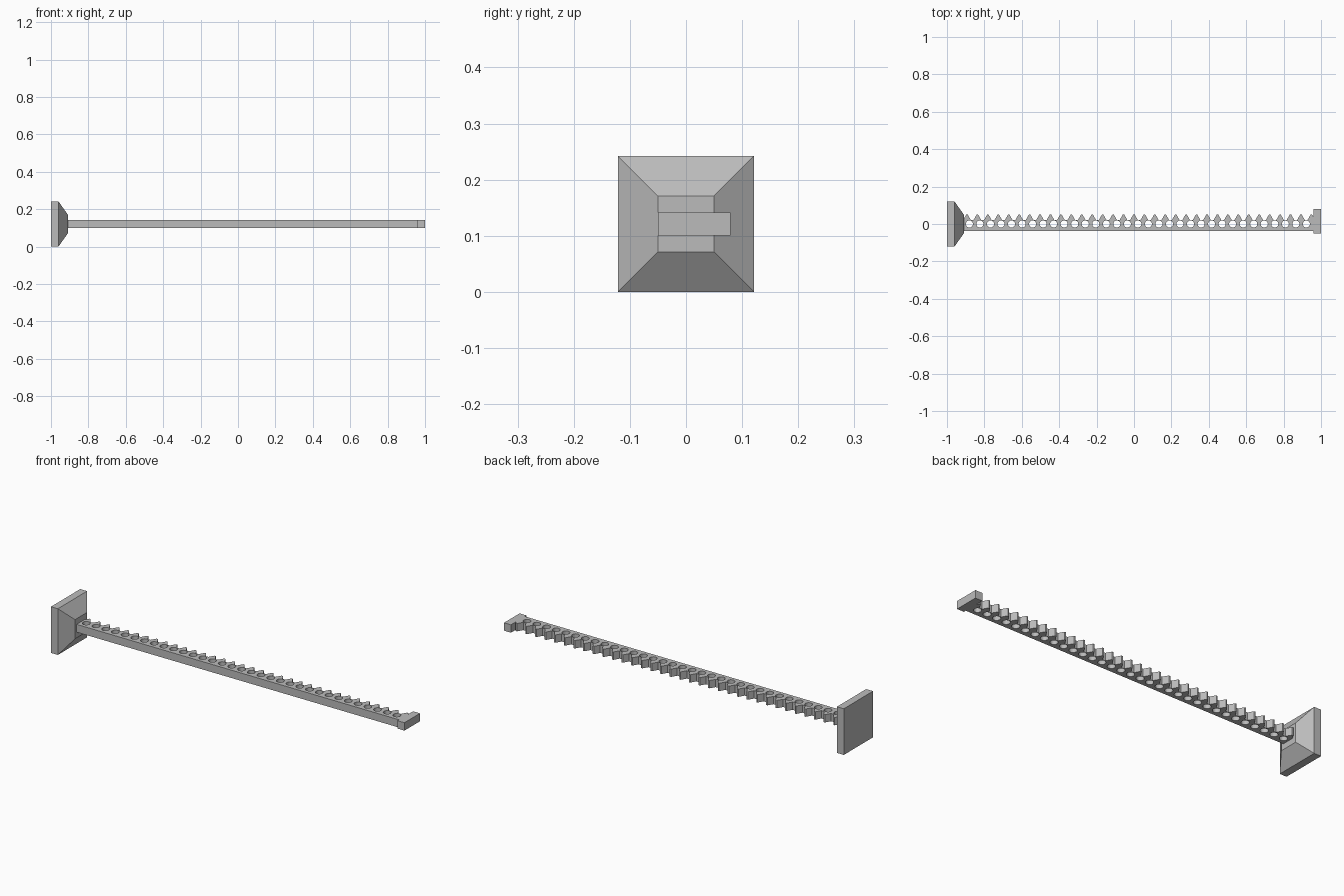
import bpy, bmesh, math
from mathutils import Vector

cube = bpy.data.objects.get("Cube")
if cube:
    bpy.data.objects.remove(cube, do_unlink=True)

gray = bpy.data.materials.new("plain_gray")
gray.use_nodes = True
gray.diffuse_color = (0.5, 0.5, 0.5, 1)
gray.node_tree.nodes["Principled BSDF"].inputs["Base Color"].default_value = (0.5, 0.5, 0.5, 1)

MID_Z = 0.121       # height of the long axis
BAR_HALF = 0.0205   # half thickness of the bar


def add_object(name, mesh):
    mesh.materials.clear()
    mesh.materials.append(gray)
    obj = bpy.data.objects.new(name, mesh)
    bpy.context.collection.objects.link(obj)
    return obj


def add_box(name, low, high):
    bm = bmesh.new()
    bmesh.ops.create_cube(bm, size=1)
    for v in bm.verts:
        for i in range(3):
            v.co[i] = high[i] if v.co[i] > 0 else low[i]
    mesh = bpy.data.meshes.new(name)
    bm.to_mesh(mesh)
    bm.free()
    return add_object(name, mesh)


# Square end plate with a tapered boss, lofted from square rings along x
def add_handle():
    bm = bmesh.new()
    rings = []
    for x, half in ((-1, 0.121), (-0.96, 0.121), (-0.91, 0.05)):
        rings.append([bm.verts.new((x, sy * half, MID_Z + sz * half))
                      for sy, sz in ((-1, -1), (1, -1), (1, 1), (-1, 1))])
    for a, b in zip(rings, rings[1:]):
        for i in range(4):
            j = (i + 1) % 4
            bm.faces.new((a[i], a[j], b[j], b[i]))
    bm.faces.new(rings[0])
    bm.faces.new(rings[-1])
    bmesh.ops.recalc_face_normals(bm, faces=bm.faces)
    mesh = bpy.data.meshes.new("end_plate")
    bm.to_mesh(mesh)
    bm.free()
    add_object("end_plate", mesh)


# Toothed bar: a flat outline with round holes, extruded through its thickness
def add_bar():
    front, root, tip = -0.037, 0.022, 0.05
    teeth, first, pitch = 34, -0.893, 0.0558
    outline = [(-0.93, root), (-0.93, front), (0.97, front), (0.97, root)]
    for i in reversed(range(teeth)):
        x = first + i * pitch
        outline += [(x + 0.02, root), (x + 0.004, tip), (x - 0.004, tip), (x - 0.02, root)]

    curve = bpy.data.curves.new("bar_outline", "CURVE")
    curve.dimensions = "2D"
    curve.fill_mode = "BOTH"
    curve.extrude = BAR_HALF

    def add_loop(points):
        spline = curve.splines.new("POLY")
        spline.points.add(len(points) - 1)
        for p, (x, y) in zip(spline.points, points):
            p.co = (x, y, 0, 1)
        spline.use_cyclic_u = True
        spline.use_smooth = False

    add_loop(outline)
    for i in range(33):
        cx = -0.88 + i * 0.0563
        angles = [math.tau * k / 20 for k in range(20)]
        add_loop([(cx + 0.019 * math.cos(a), 0.019 * math.sin(a)) for a in angles])

    helper = bpy.data.objects.new("bar_helper", curve)
    bpy.context.collection.objects.link(helper)
    graph = bpy.context.evaluated_depsgraph_get()
    mesh = bpy.data.meshes.new_from_object(helper.evaluated_get(graph))
    bpy.data.objects.remove(helper, do_unlink=True)

    # Weld the seams and tidy the flat faces
    bm = bmesh.new()
    bm.from_mesh(mesh)
    bmesh.ops.remove_doubles(bm, verts=bm.verts, dist=0.0001)
    bmesh.ops.recalc_face_normals(bm, faces=bm.faces)
    for f in bm.faces:
        f.smooth = False
    bm.to_mesh(mesh)
    bm.free()
    bar = add_object("toothed_bar", mesh)
    bar.location = Vector((0, 0, MID_Z))


add_handle()
add_bar()

# Offset stop at the far end
add_box("end_stop", (0.96, -0.05, MID_Z - BAR_HALF - 0.0002), (1, 0.079, MID_Z + BAR_HALF + 0.0002))
